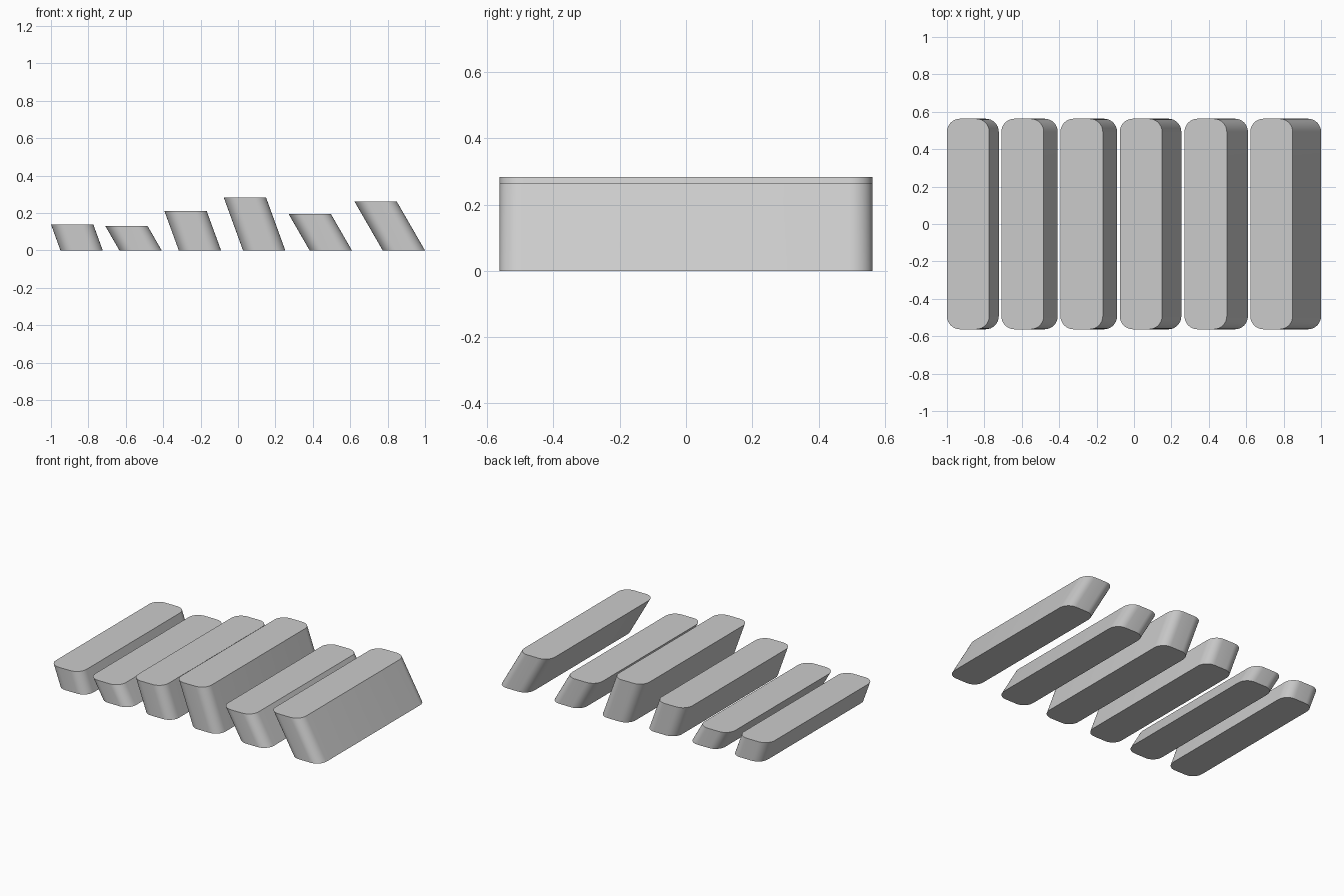
import bpy, bmesh, math

if "Cube" in bpy.data.objects:
    bpy.data.objects.remove(bpy.data.objects["Cube"])

grey = bpy.data.materials.new("plain grey")
grey.diffuse_color = (0.6, 0.6, 0.6, 1)
grey.use_nodes = True
grey.node_tree.nodes["Principled BSDF"].inputs["Base Color"].default_value = grey.diffuse_color

WIDTH, HALF_DEPTH, RADIUS, STEPS = 0.226, 0.563, 0.07, 8


def rounded_outline():
    """Rounded rectangle, anticlockwise, starting at x = 0."""
    pts = []
    corners = [(WIDTH - RADIUS, HALF_DEPTH - RADIUS), (RADIUS, HALF_DEPTH - RADIUS),
               (RADIUS, RADIUS - HALF_DEPTH), (WIDTH - RADIUS, RADIUS - HALF_DEPTH)]
    for i, (cx, cy) in enumerate(corners):
        for s in range(STEPS + 1):
            a = math.pi / 2 * (i + s / STEPS)
            pts.append((cx + RADIUS * math.cos(a), cy + RADIUS * math.sin(a)))
    return pts


def slanted_bar(name, top_left, height, lean):
    """Rounded bar whose top leans towards -x."""
    bm = bmesh.new()
    shift = height * math.tan(math.radians(lean))
    outline = rounded_outline()
    low = [bm.verts.new((top_left + shift + x, y, 0)) for x, y in outline]
    high = [bm.verts.new((top_left + x, y, height)) for x, y in outline]
    bm.faces.new(low[::-1])
    bm.faces.new(high)
    n = len(outline)
    for i in range(n):
        j = (i + 1) % n
        bm.faces.new((low[i], low[j], high[j], high[i]))
    mesh = bpy.data.meshes.new(name)
    bm.to_mesh(mesh)
    bm.free()
    mesh.materials.append(grey)
    obj = bpy.data.objects.new(name, mesh)
    bpy.context.collection.objects.link(obj)
    bpy.ops.object.select_all(action='DESELECT')
    obj.select_set(True)
    bpy.context.view_layer.objects.active = obj
    bpy.ops.object.shade_smooth_by_angle(angle=math.radians(30))


# Row of bars: top left edge, height, lean in degrees
bars = [(-1.0, 0.14, 20), (-0.709, 0.13, 30), (-0.393, 0.21, 20),
        (-0.076, 0.283, 20), (0.27, 0.196, 30), (0.622, 0.263, 30)]
for i, (x, h, lean) in enumerate(bars):
    slanted_bar(f"slanted_bar_{i + 1}", x, h, lean)
